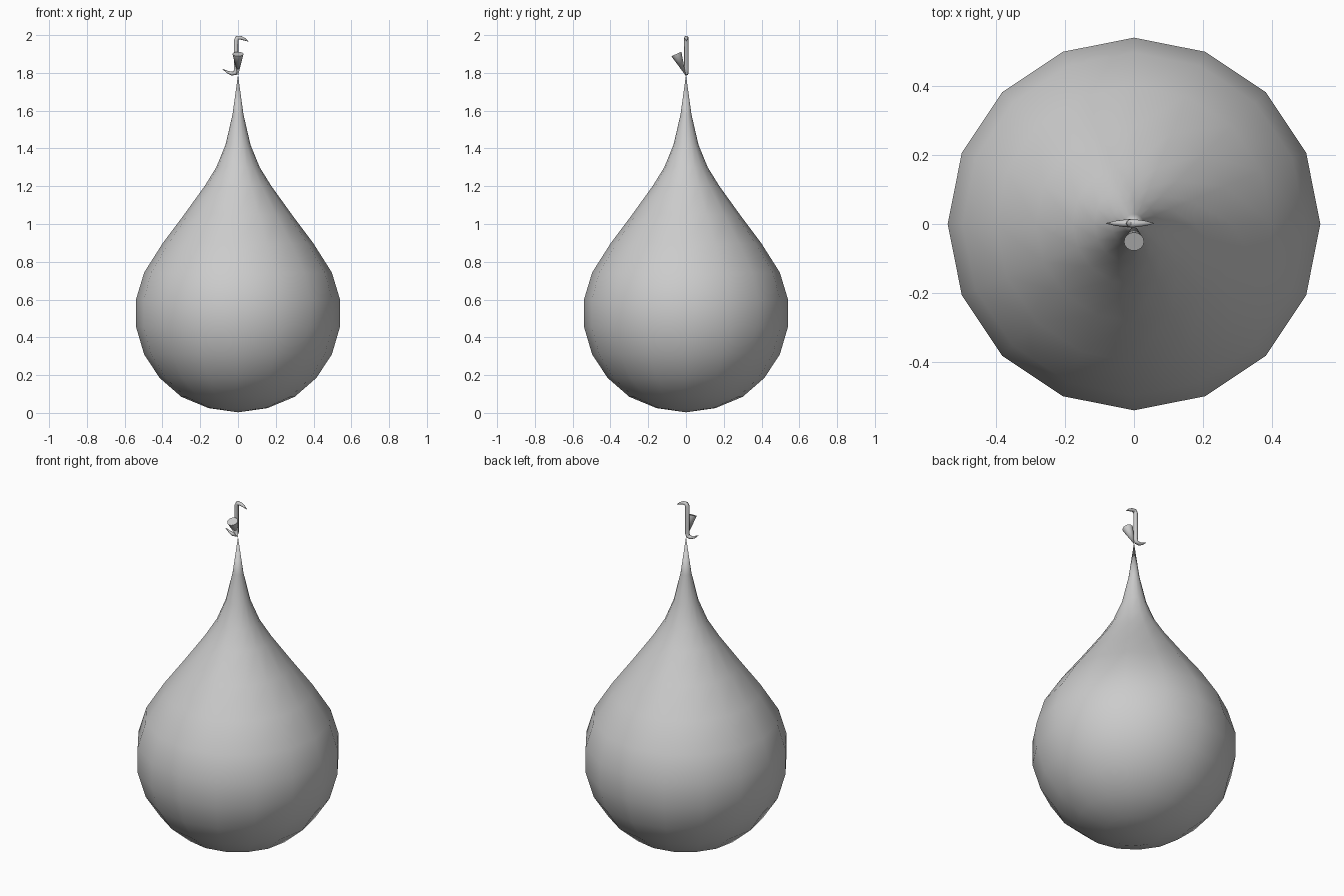
import bpy, bmesh, math
from mathutils import Vector

if "Cube" in bpy.data.objects:
    bpy.data.objects.remove(bpy.data.objects["Cube"])


def finish(obj, angle):
    bpy.ops.object.select_all(action='DESELECT')
    obj.select_set(True)
    bpy.context.view_layer.objects.active = obj
    if obj.type == 'CURVE':
        bpy.ops.object.convert(target='MESH')
    bpy.ops.object.shade_smooth_by_angle(angle=math.radians(angle))


def lathe(name, profile, sides, angle):
    """Spin an (r, z) profile around z; r = 0 ends become poles."""
    bm = bmesh.new()
    verts = [bm.verts.new((r, 0, z)) for r, z in profile]
    edges = [bm.edges.new(p) for p in zip(verts, verts[1:])]
    bmesh.ops.spin(bm, geom=verts + edges, cent=(0, 0, 0), axis=(0, 0, 1),
                   angle=2 * math.pi, steps=sides)
    bmesh.ops.remove_doubles(bm, verts=bm.verts, dist=1e-4)
    bmesh.ops.recalc_face_normals(bm, faces=bm.faces)
    mesh = bpy.data.meshes.new(name)
    bm.to_mesh(mesh)
    bm.free()
    obj = bpy.data.objects.new(name, mesh)
    bpy.context.collection.objects.link(obj)
    finish(obj, angle)
    return obj


# Teardrop body
lathe("teardrop_body", [
    (0, 0.003), (0.155, 0.025), (0.30, 0.085), (0.415, 0.185), (0.497, 0.31),
    (0.54, 0.456), (0.54, 0.60), (0.497, 0.743), (0.40, 0.896), (0.285, 1.05),
    (0.177, 1.20), (0.115, 1.30), (0.066, 1.42), (0.029, 1.58), (0, 1.79)], 16, 60)

# Small flared cone leaning to the front
base, tip = Vector((0, 0, 1.783)), Vector((0, -0.051, 1.90))
axis = tip - base
spout = lathe("flared_cone", [(0, 0), (0.029, axis.length), (0, axis.length)], 16, 40)
spout.rotation_euler = axis.to_track_quat('Z', 'Y').to_euler()
spout.location = base

# Double ended hook with tapered tips: x, z, radius
path = [(0.057, 1.966, 0.001), (0.035, 1.978, 0.007), (0.015, 1.986, 0.010),
        (-0.003, 1.986, 0.012), (-0.010, 1.972, 0.012), (-0.010, 1.815, 0.012),
        (-0.015, 1.799, 0.012), (-0.033, 1.796, 0.010), (-0.055, 1.804, 0.007),
        (-0.081, 1.820, 0.001)]
curve = bpy.data.curves.new("hook", 'CURVE')
curve.dimensions = '3D'
curve.bevel_depth = 1.0
curve.bevel_resolution = 2
curve.use_fill_caps = True
spline = curve.splines.new('POLY')
spline.points.add(len(path) - 1)
for p, (x, z, r) in zip(spline.points, path):
    p.co = (x, 0.002, z, 1)
    p.radius = r
hook = bpy.data.objects.new("hook", curve)
bpy.context.collection.objects.link(hook)
finish(hook, 50)
